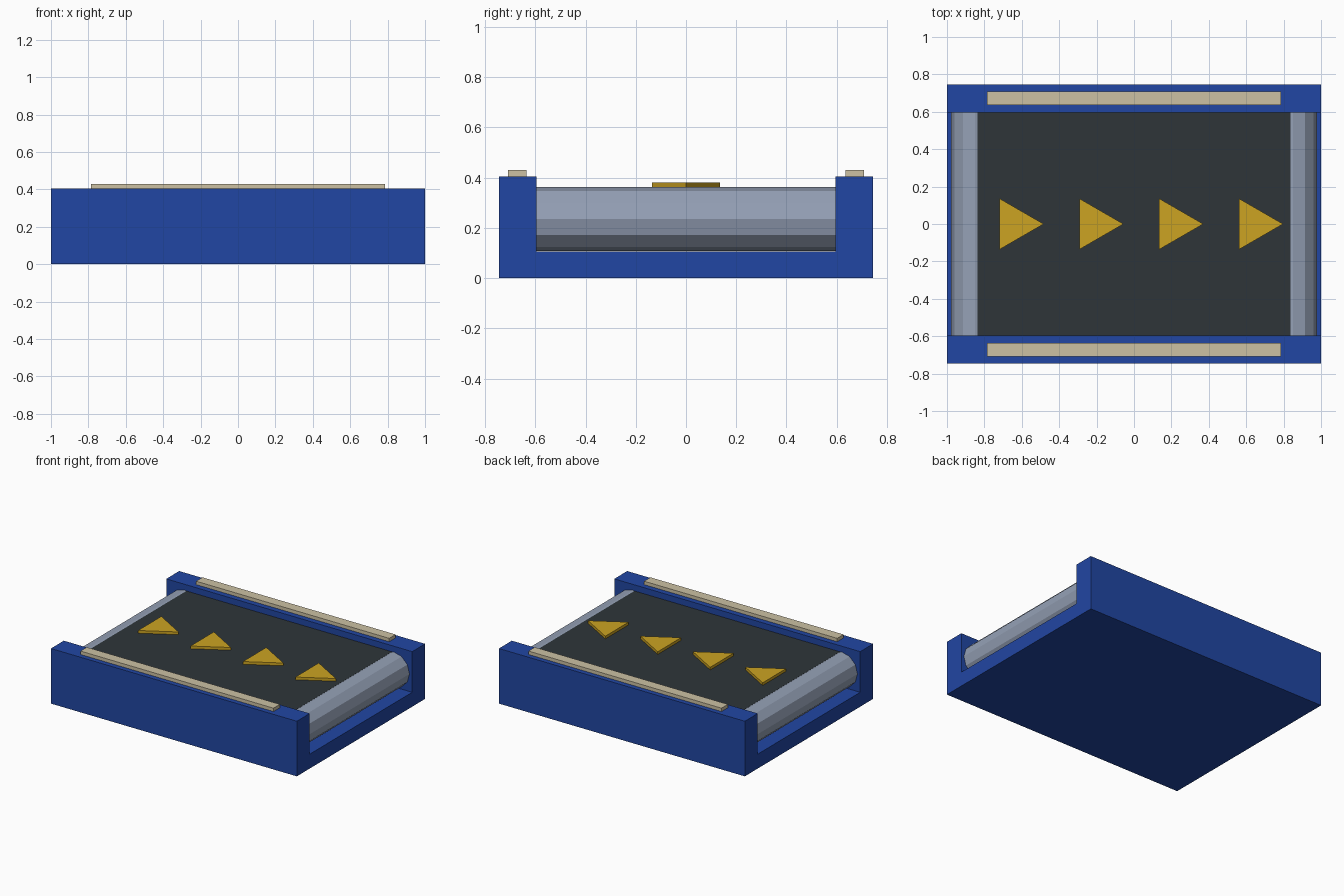
import bpy
import math

cube = bpy.data.objects.get("Cube")
if cube:
    bpy.data.objects.remove(cube, do_unlink=True)


def material(name, rgb):
    """Flat material from 0-255 display values, converted to linear."""
    linear = [((c / 255 + 0.055) / 1.055) ** 2.4 for c in rgb]
    mat = bpy.data.materials.new(name)
    mat.use_nodes = True
    mat.diffuse_color = (*linear, 1)
    bsdf = mat.node_tree.nodes["Principled BSDF"]
    bsdf.inputs["Base Color"].default_value = (*linear, 1)
    bsdf.inputs["Roughness"].default_value = 0.8
    return mat


blue = material("frame blue", (33, 70, 163))
steel = material("roller steel", (148, 160, 181))
rubber = material("belt rubber", (46, 53, 57))
yellow = material("arrow yellow", (204, 163, 34))
cream = material("rail cream", (204, 193, 163))


def finish(name, mat):
    obj = bpy.context.object
    obj.name = obj.data.name = name
    obj.data.materials.append(mat)
    return obj


def extrude_profile(name, profile, half_length, mat):
    """Sweep a closed (y, z) outline along x."""
    n = len(profile)
    verts = [(x, y, z) for x in (-half_length, half_length) for y, z in profile]
    faces = [tuple(reversed(range(n))), tuple(range(n, 2 * n))]
    faces += [(i, (i + 1) % n, (i + 1) % n + n, i + n) for i in range(n)]
    mesh = bpy.data.meshes.new(name)
    mesh.from_pydata(verts, [], faces)
    mesh.materials.append(mat)
    obj = bpy.data.objects.new(name, mesh)
    bpy.context.collection.objects.link(obj)
    return obj


def box(name, low, high, mat):
    bpy.ops.mesh.primitive_cube_add(size=1)
    obj = finish(name, mat)
    obj.location = [(a + b) / 2 for a, b in zip(low, high)]
    obj.scale = [b - a for a, b in zip(low, high)]
    return obj


INNER, OUTER = 0.595, 0.745
FLOOR, WALL = 0.106, 0.405
RADIUS, BELT_TOP = 0.128, 0.36

# U-shaped frame: floor and two side walls
half = [(OUTER, 0), (OUTER, WALL), (INNER, WALL), (INNER, FLOOR)]
extrude_profile("frame", half + [(-y, z) for y, z in reversed(half)], 1, blue)

# Twelve-sided end rollers
for side, x in (("left", 0.85), ("right", -0.85)):
    bpy.ops.mesh.primitive_cylinder_add(
        vertices=12, radius=RADIUS, depth=2 * INNER,
        location=(x, 0, FLOOR + RADIUS + 0.001), rotation=(math.pi / 2, 0, 0))
    finish(side + "_roller", steel)

# Belt between the rollers
box("belt", (-0.836, -INNER, 0.3), (0.836, INNER, BELT_TOP), rubber)

# Direction arrows pointing to +x
for i in range(4):
    bpy.ops.mesh.primitive_cylinder_add(
        vertices=3, radius=0.157, depth=0.03,
        location=(-0.64 + i * 1.28 / 3, 0, 0.365), rotation=(0, 0, -math.pi / 2))
    finish("arrow_%d" % (i + 1), yellow)

# Guard rails on top of the walls
for side, y in (("front", -0.672), ("back", 0.672)):
    box(side + "_rail", (-0.785, y - 0.037, WALL), (0.785, y + 0.037, 0.43), cream)
